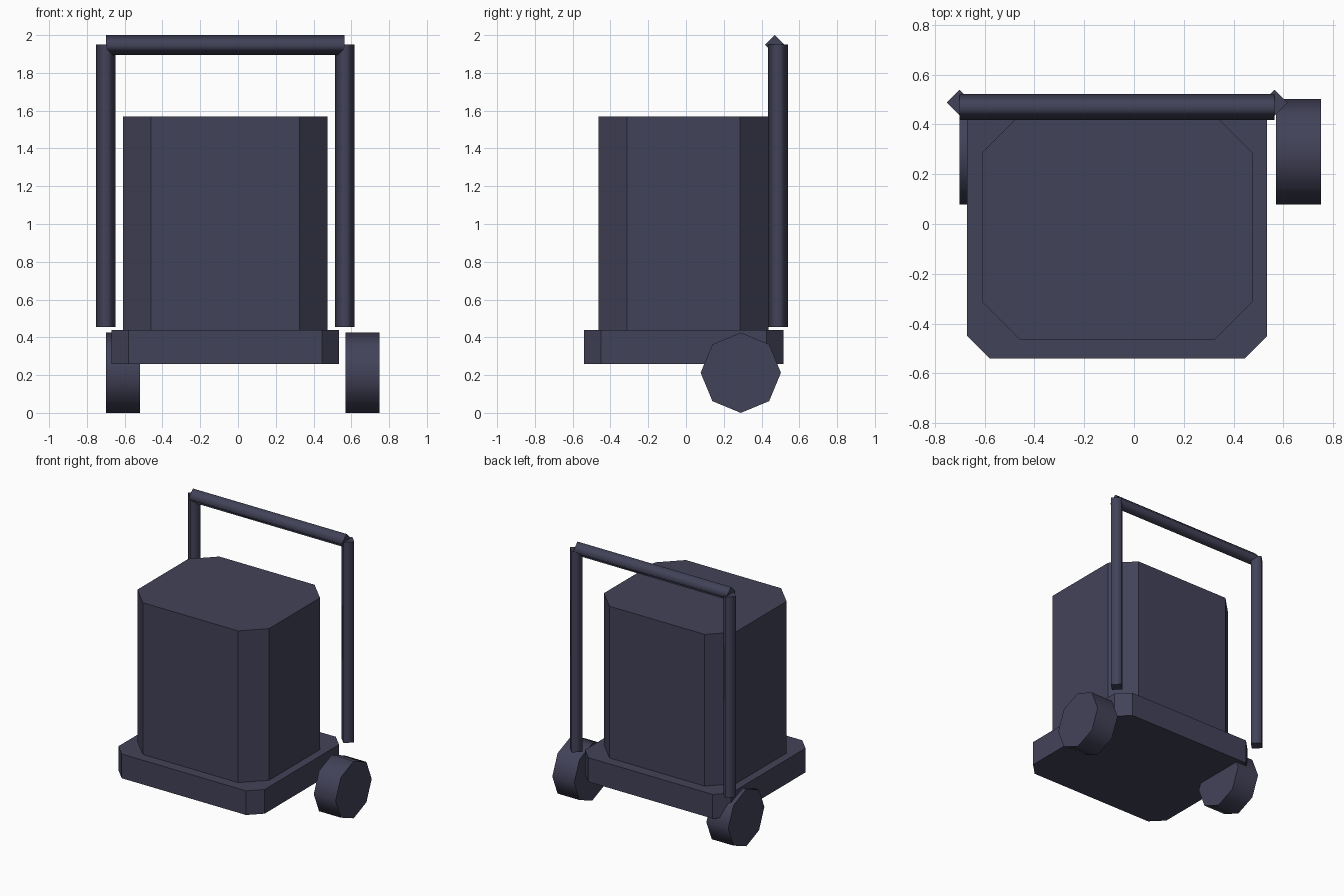
import bpy, bmesh, math
from mathutils import Matrix, Vector

if "Cube" in bpy.data.objects:
    bpy.data.objects.remove(bpy.data.objects["Cube"])

slate = bpy.data.materials.new("dark slate")
slate.diffuse_color = (0.055, 0.055, 0.1, 1)
slate.use_nodes = True
slate.node_tree.nodes["Principled BSDF"].inputs["Base Color"].default_value = slate.diffuse_color


def finish(bm, name):
    bmesh.ops.recalc_face_normals(bm, faces=bm.faces)
    mesh = bpy.data.meshes.new(name)
    bm.to_mesh(mesh)
    bm.free()
    mesh.materials.append(slate)
    obj = bpy.data.objects.new(name, mesh)
    bpy.context.collection.objects.link(obj)
    return obj


def chamfered_block(name, x0, x1, y0, y1, z0, z1, c):
    """Box with its four upright corners cut off."""
    bm = bmesh.new()
    outline = [(x0 + c, y0), (x1 - c, y0), (x1, y0 + c), (x1, y1 - c),
               (x1 - c, y1), (x0 + c, y1), (x0, y1 - c), (x0, y0 + c)]
    face = bm.faces.new([bm.verts.new((x, y, z0)) for x, y in outline])
    top = bmesh.ops.extrude_face_region(bm, geom=[face], use_keep_orig=True)
    verts = [v for v in top["geom"] if isinstance(v, bmesh.types.BMVert)]
    bmesh.ops.translate(bm, verts=verts, vec=(0, 0, z1 - z0))
    return finish(bm, name)


def rod(name, start, end, radius, sides):
    """Few-sided smooth cylinder with flat caps, corners on the main axes."""
    start, end = Vector(start), Vector(end)
    d = end - start
    turn = Matrix.Rotation(math.pi / 2, 4, 'Y') if abs(d.x) > abs(d.z) else Matrix()
    bm = bmesh.new()
    bmesh.ops.create_cone(bm, cap_ends=True, segments=sides, radius1=radius,
                          radius2=radius, depth=d.length,
                          matrix=Matrix.Translation((start + end) / 2) @ turn)
    axis = d.normalized()
    for f in bm.faces:
        f.normal_update()
        f.smooth = abs(f.normal.dot(axis)) < 0.5
    for e in bm.edges:
        e.smooth = all(f.smooth for f in e.link_faces)
    return finish(bm, name)


# Case body and the wider base plate under it
chamfered_block("body", -0.61, 0.475, -0.463, 0.437, 0.44, 1.57, 0.15)
chamfered_block("base", -0.67, 0.535, -0.54, 0.515, 0.26, 0.44, 0.09)

# Rear wheels
for side, x in (("left", -0.70), ("right", 0.57)):
    rod(side + "_wheel", (x, 0.29, 0.2125), (x + 0.18, 0.29, 0.2125), 0.2125, 8)

# Push handle: two posts and a crossbar
for side, x in (("left", -0.70), ("right", 0.565)):
    rod(side + "_handle_post", (x, 0.487, 0.455), (x, 0.487, 1.95), 0.052, 4)
rod("handle_bar", (-0.70, 0.47, 1.948), (0.565, 0.47, 1.948), 0.052, 4)
